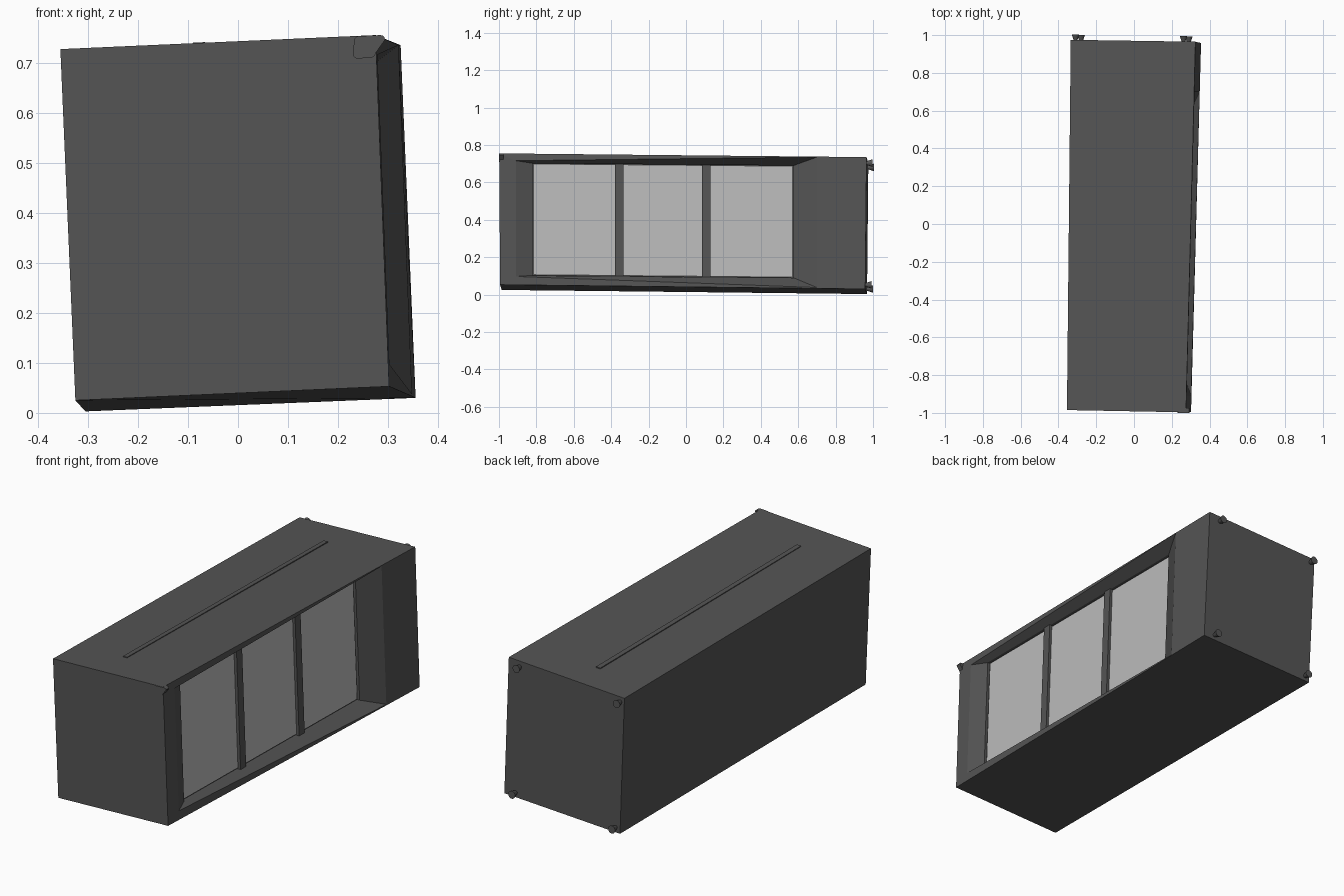
import bpy, bmesh, math
from mathutils import Vector, Matrix

if "Cube" in bpy.data.objects:
    bpy.data.objects.remove(bpy.data.objects["Cube"])


def material(name, v):
    m = bpy.data.materials.new(name)
    m.diffuse_color = (v, v, v, 1)
    m.use_nodes = True
    m.node_tree.nodes["Principled BSDF"].inputs["Base Color"].default_value = m.diffuse_color
    return m


DARK = material("dark_grey", 0.09)
LIGHT = material("light_grey", 0.5)


def mesh_object(name, verts, faces, mat):
    me = bpy.data.meshes.new(name)
    me.from_pydata(verts, [], faces)
    bm = bmesh.new()
    bm.from_mesh(me)
    bmesh.ops.recalc_face_normals(bm, faces=bm.faces)
    bm.to_mesh(me)
    bm.free()
    me.materials.append(mat)
    ob = bpy.data.objects.new(name, me)
    bpy.context.collection.objects.link(ob)
    return ob


def x_outer(y, z):          # wedge shaped outer plane of the bezel
    return 0.304 + 0.0265 * (y + 1) - 0.0385 * z


def x_inner(y, z):          # recessed plane of the windows
    return 0.270 + 0.010 * (y + 0.82) - 0.0385 * (z - 0.09)


def hexa(name, a, b, mat):
    """Solid between two matching quads."""
    faces = [(0, 1, 2, 3), (4, 5, 6, 7)]
    faces += [(i, (i + 1) % 4, (i + 1) % 4 + 4, i + 4) for i in range(4)]
    return mesh_object(name, a + b, faces, mat)


# Tilted cabinet: left quad, then rings across the right side into the recess
left = [(-.325, -.985, .025), (-.305, .968, .003), (-.335, .975, .705), (-.355, -.985, .727)]
right = [(.302, -.995, .053), (.355, .958, .030), (.325, .965, .735), (.275, -.997, .755)]
opening = [(x_outer(y, z), y, z) for y, z in
           [(-.91, .097), (.70, .038), (.70, .735), (-.91, .716)]]
inner_yz = [(-.82, .103), (.575, .090), (.575, .690), (-.82, .702)]
inner = [(x_inner(y, z), y, z) for y, z in inner_yz]
floor = [(x - .014, y, z) for x, y, z in inner]
rings = [left, right, opening, inner, floor]
faces = [(0, 1, 2, 3), (16, 17, 18, 19)]
for r in range(4):
    for i in range(4):
        j = (i + 1) % 4
        faces.append((r * 4 + i, r * 4 + j, r * 4 + 4 + j, r * 4 + 4 + i))
mesh_object("cabinet", [v for ring in rings for v in ring], faces, DARK)


def recess_z(y, top):
    t = (y + .82) / 1.395
    return .702 - .012 * t if top else .103 - .013 * t


def recess_bar(name, y0, y1, d0, d1, margin, mat):
    """Upright slab in the recess between two offsets from the window plane."""
    yz = [(y0, recess_z(y0, 0) + margin), (y1, recess_z(y1, 0) + margin),
          (y1, recess_z(y1, 1) - margin), (y0, recess_z(y0, 1) - margin)]
    a, b = [[(x_inner(y, z) + d, y, z) for y, z in yz] for d in (d0, d1)]
    return hexa(name, a, b, mat)


# Three window panes and the two dividers between them
for i, (y0, y1) in enumerate([(-.812, -.380), (-.335, .086), (.131, .568)]):
    recess_bar(f"window_pane_{i + 1}", y0, y1, -.018, -.008, .006, LIGHT)
for i, y in enumerate([-.357, .108]):
    recess_bar(f"divider_{i + 1}", y - .022, y + .022, -.018, .006, 0, DARK)

# Thin raised rail along the top
def top_z(x, y):
    return .743 + .044 * (x + .04) - .0107 * (y + .98)


rail = [(-.090, -.80), (-.066, -.80), (-.052, .80), (-.076, .80)]
hexa("top_rail", [(x, y, top_z(x, y) - .01) for x, y in rail],
     [(x, y, top_z(x, y) + .001) for x, y in rail], DARK)

# Flared feet on the back face
for i, (x, y, z) in enumerate([(-.31, .970, .68), (-.28, .966, .03),
                               (.262, .962, .703), (.290, .958, .052)]):
    bm = bmesh.new()
    bmesh.ops.create_cone(bm, cap_ends=True, segments=16, radius1=.009, radius2=.020,
                          depth=.034, matrix=Matrix.Translation((x, y + .017, z)) @
                          Matrix.Rotation(-math.pi / 2, 4, 'X'))
    me = bpy.data.meshes.new("back_foot")
    bm.to_mesh(me)
    bm.free()
    me.materials.append(DARK)
    ob = bpy.data.objects.new(f"back_foot_{i + 1}", me)
    bpy.context.collection.objects.link(ob)

# Small rounded latch plate on the front upper right corner
outline = []
for cx, cz, a0 in [(.285, .746, 0), (.241, .744, 90), (.239, .717, 180), (.266, .719, 270)]:
    for k in range(4):
        a = math.radians(a0 + 30 * k)
        outline.append((cx + .009 * math.cos(a), cz + .009 * math.sin(a)))
n = len(outline)
mesh_object("corner_latch",
            [(x, -1.0, z) for x, z in outline] + [(x, -.975, z) for x, z in outline],
            [tuple(range(n)), tuple(range(n, 2 * n))] +
            [(i, (i + 1) % n, (i + 1) % n + n, i + n) for i in range(n)], DARK)
